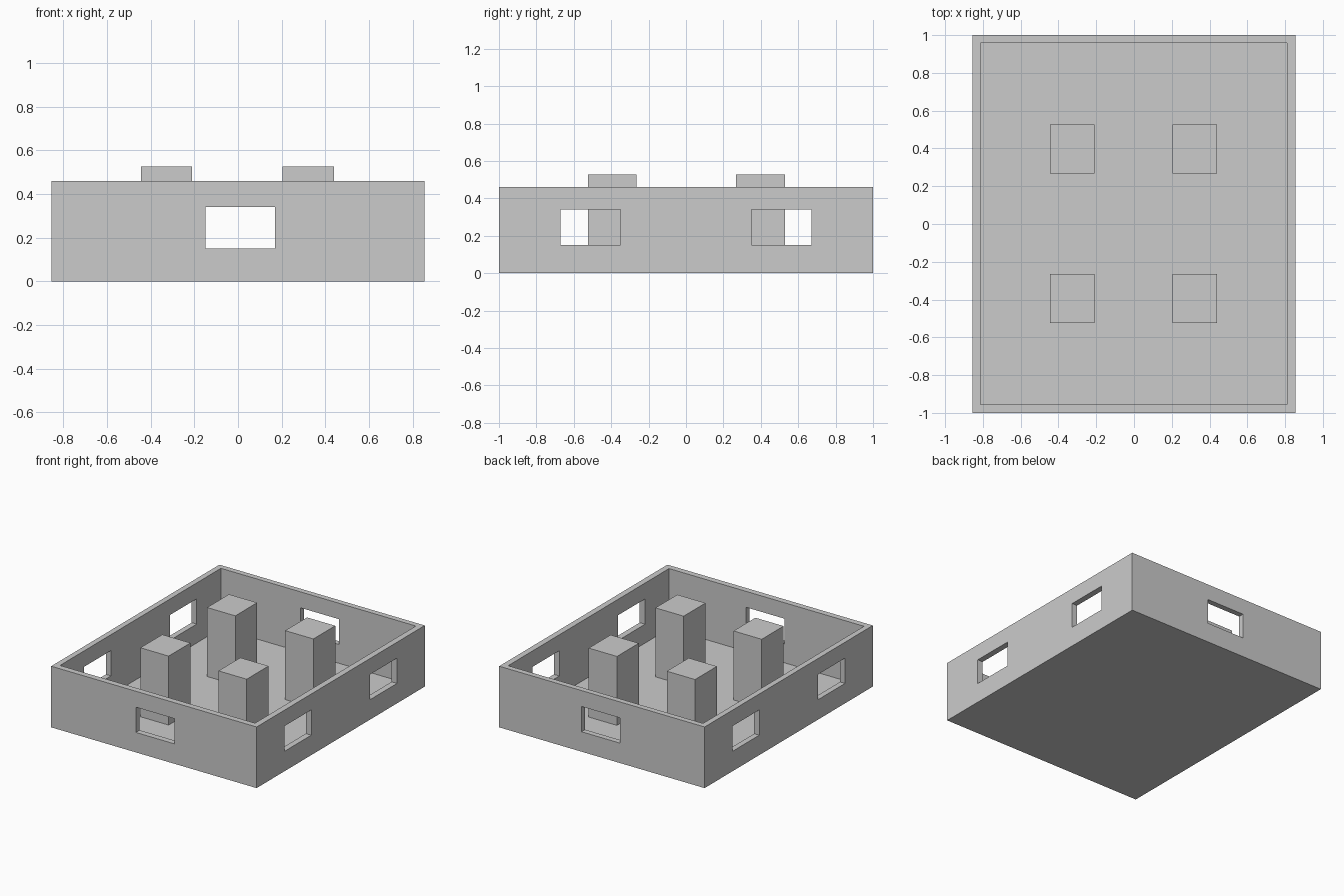
import bpy

if "Cube" in bpy.data.objects:
    bpy.data.objects.remove(bpy.data.objects["Cube"])


def box(name, x0, x1, y0, y1, z0, z1):
    bpy.ops.mesh.primitive_cube_add(
        size=1, location=((x0 + x1) / 2, (y0 + y1) / 2, (z0 + z1) / 2))
    ob = bpy.context.object
    ob.name = name
    ob.scale = (x1 - x0, y1 - y0, z1 - z0)
    bpy.ops.object.transform_apply(location=True, rotation=False, scale=True)
    return ob


def cut(target, cutter):
    cutter.hide_render = True
    mod = target.modifiers.new("cut", 'BOOLEAN')
    mod.operation = 'DIFFERENCE'
    mod.solver = 'EXACT'
    mod.object = cutter
    bpy.context.view_layer.objects.active = target
    bpy.ops.object.modifier_apply(modifier=mod.name)
    bpy.data.objects.remove(cutter)


# Open tray: outer block hollowed down to a thin floor
tray = box("tray", -0.855, 0.855, -1, 1, 0, 0.46)
cut(tray, box("cavity", -0.813, 0.81, -0.955, 0.958, 0.008, 0.6))

# Window openings: one through front and back, two through the sides
cut(tray, box("end_windows", -0.15, 0.17, -1.2, 1.2, 0.15, 0.34))
for y0, y1 in ((-0.67, -0.35), (0.35, 0.67)):
    cut(tray, box("side_windows", -1.1, 1.1, y0, y1, 0.15, 0.34))

# Four square pillars standing on the floor
for side, x0, x1 in (("left", -0.445, -0.21), ("right", 0.205, 0.44)):
    for end, y0, y1 in (("front", -0.525, -0.265), ("back", 0.268, 0.528)):
        box(f"{end}_{side}_pillar", x0, x1, y0, y1, 0.008, 0.527)
